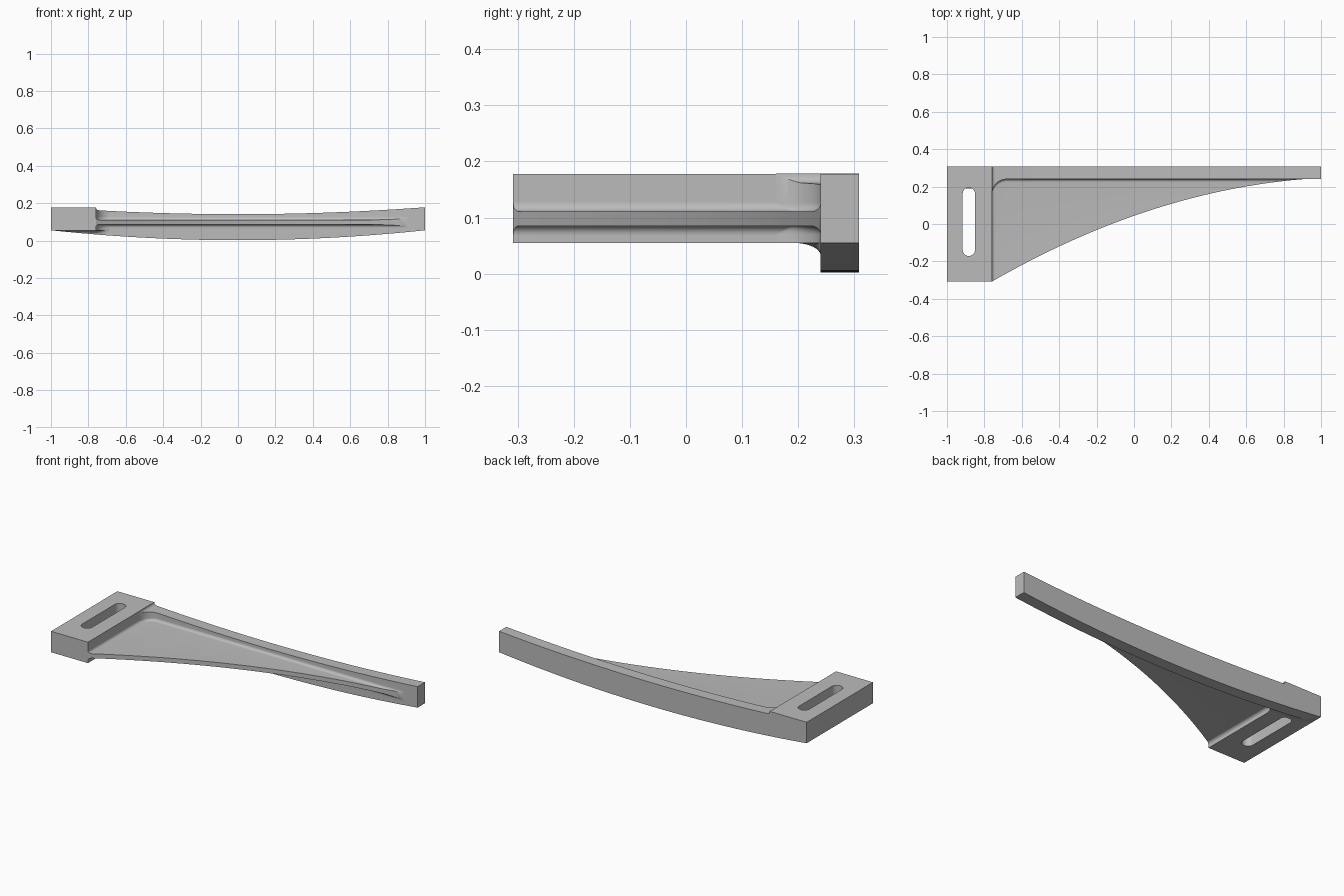
import bpy, bmesh, math

if "Cube" in bpy.data.objects:
    bpy.data.objects.remove(bpy.data.objects["Cube"])

gray = bpy.data.materials.new("light_gray")
gray.use_nodes = True
gray.diffuse_color = (0.5, 0.5, 0.5, 1)
gray.node_tree.nodes["Principled BSDF"].inputs["Base Color"].default_value = (0.5, 0.5, 0.5, 1)

BACK, RIB = 0.308, 0.24            # back face and front face of the long rib
PAD_X, PAD_LOW, PAD_TOP = -0.76, 0.055, 0.178
WEB_LOW, WEB_TOP = 0.085, 0.111
FILLET, CORNER, UNDER = 0.016, 0.08, 0.05


def fillet(s, r):
    """Height of a concave round of radius r at distance s from the wall."""
    return r - math.sqrt(r * r - (r - s) ** 2) if s < r else 0.0


def arch_low(x):
    return 0.002 + 0.053 * x * x


def under_round(x, d):
    """Concave round from the pad's underside down to the arched bottom."""
    drop = max(PAD_LOW - arch_low(x), 0)
    turns = [math.pi / 2 * k / 8 for k in range(9)]
    return [(RIB - d + d * math.sin(a), PAD_LOW - drop * (1 - math.cos(a))) for a in turns]


def arm_section(x):
    """Cross-section of rib and web, with every round, as (y, z) points."""
    u = x - PAD_X
    top = 0.141 + 0.037 * x * x + fillet(u, FILLET)
    face = RIB - fillet(u, CORNER)
    edge = -BACK + 0.463 * u - 0.148 * u * x
    gap = max(face - edge, 0)
    reach = min(gap, FILLET)
    steps = [reach * (1 - math.cos(math.pi / 2 * k / 8)) for k in range(9)]
    grow = [(face - s, max(fillet(s, FILLET), fillet(u, FILLET))) for s in steps]
    tip = (face - gap, max(fillet(gap, FILLET), fillet(u, FILLET)))
    upper = grow + [tip]
    ring = [(BACK, arch_low(x)), (BACK, top), (face, top)]
    ring += [(y, WEB_TOP + h) for y, h in upper]
    ring += [(y, WEB_LOW - h) for y, h in reversed(upper)]
    ring.append((face, PAD_LOW))
    return ring + under_round(x, min(RIB - face, UNDER))


def foot_section(x):
    """Part of the rib that hangs below the pad."""
    return [(BACK, PAD_LOW), (BACK, arch_low(x))] + under_round(x, UNDER)[::-1]


def finish(obj):
    bpy.ops.object.select_all(action='DESELECT')
    obj.select_set(True)
    bpy.context.view_layer.objects.active = obj
    bpy.ops.object.shade_smooth_by_angle(angle=math.radians(30))


def loft(name, xs, section):
    bm = bmesh.new()
    rings = [[bm.verts.new((x, y, z)) for y, z in section(x)] for x in xs]
    n = len(rings[0])
    for a, b in zip(rings, rings[1:]):
        for i in range(n):
            j = (i + 1) % n
            bm.faces.new((a[i], a[j], b[j], b[i]))
    bm.faces.new(rings[0][::-1])
    bm.faces.new(rings[-1])
    bmesh.ops.remove_doubles(bm, verts=bm.verts, dist=0.00005)
    bmesh.ops.recalc_face_normals(bm, faces=bm.faces)
    mesh = bpy.data.meshes.new(name)
    bm.to_mesh(mesh)
    bm.free()
    mesh.materials.append(gray)
    obj = bpy.data.objects.new(name, mesh)
    bpy.context.collection.objects.link(obj)
    finish(obj)


# Curved rib with tapering web, sampled finely at the pad and at the thin tip
near = [PAD_X + CORNER * (1 - math.cos(math.pi / 2 * k / 16)) for k in range(17)]
middle = [-0.68 + 1.52 * k / 32 for k in range(1, 33)]
far = [0.84 + 0.16 * k / 16 for k in range(1, 17)]
loft("rib_and_web", near + middle + far, arm_section)

# Rib continuation beneath the pad
loft("rib_foot", [-1 + 0.24 * k / 8 for k in range(9)], foot_section)

# Mounting pad with a long slot
outline = [(-1, -BACK), (PAD_X, -BACK), (PAD_X, BACK), (-1, BACK)]
slot = []
for k in range(26):
    half, step = divmod(k, 13)
    a = math.pi * (half + step / 12)
    slot.append((-0.883 + 0.033 * math.cos(a),
                 (0.162 if half == 0 else -0.138) + 0.033 * math.sin(a)))
curve = bpy.data.curves.new("mounting_pad", 'CURVE')
curve.dimensions = '2D'
curve.fill_mode = 'BOTH'
curve.extrude = (PAD_TOP - PAD_LOW) / 2
for pts in (outline, slot):
    spline = curve.splines.new('POLY')
    spline.points.add(len(pts) - 1)
    for p, (x, y) in zip(spline.points, pts):
        p.co = (x, y, 0, 1)
    spline.use_cyclic_u = True
curve.materials.append(gray)
pad = bpy.data.objects.new("mounting_pad", curve)
pad.location.z = (PAD_TOP + PAD_LOW) / 2
bpy.context.collection.objects.link(pad)
bpy.ops.object.select_all(action='DESELECT')
pad.select_set(True)
bpy.context.view_layer.objects.active = pad
bpy.ops.object.convert(target='MESH')
pad = bpy.context.view_layer.objects.active
bm = bmesh.new()
bm.from_mesh(pad.data)
bmesh.ops.remove_doubles(bm, verts=bm.verts, dist=0.0001)
bmesh.ops.recalc_face_normals(bm, faces=bm.faces)
bm.to_mesh(pad.data)
bm.free()
finish(pad)
